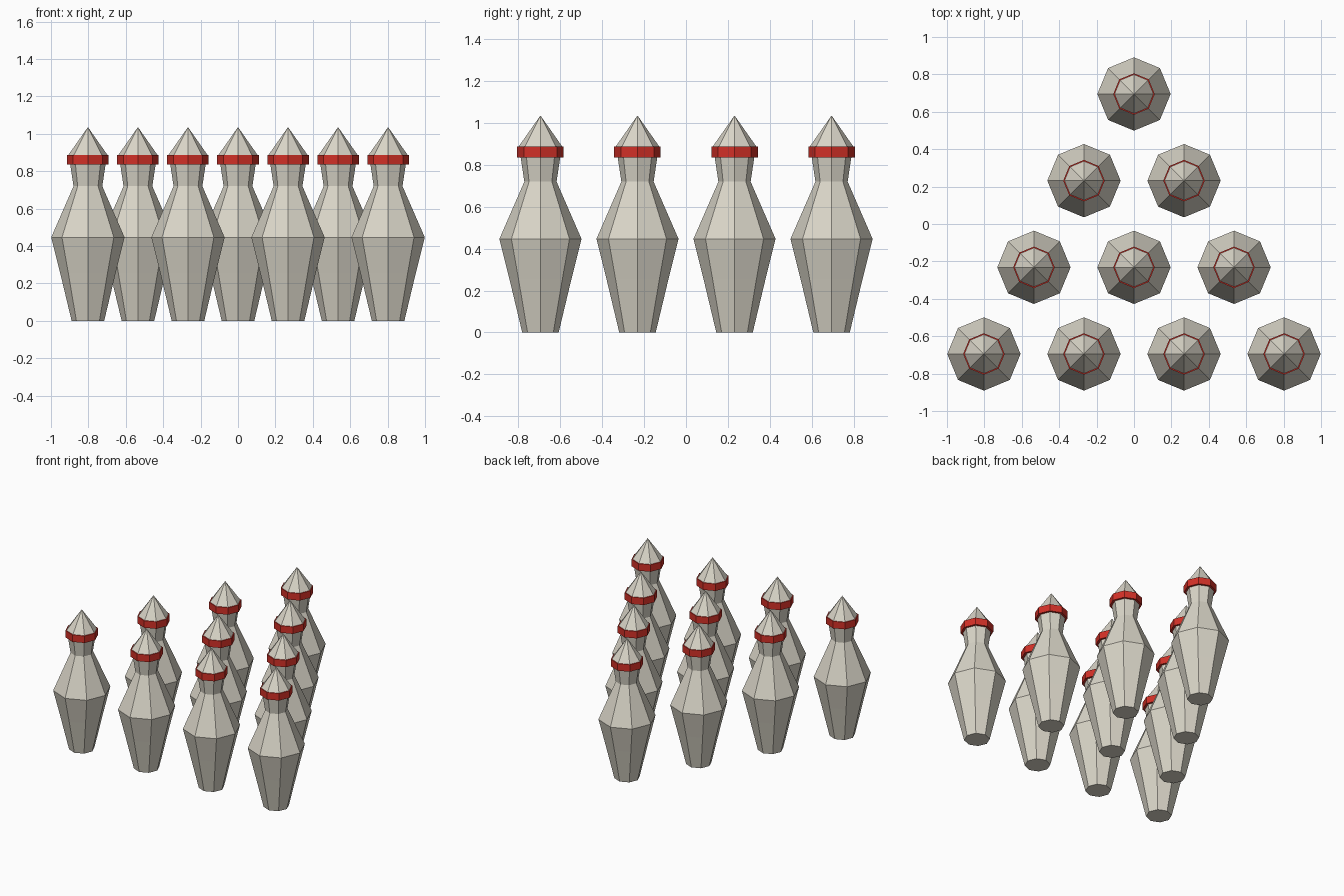
import bpy, bmesh, math

if "Cube" in bpy.data.objects:
    bpy.data.objects.remove(bpy.data.objects["Cube"])

SIDES = 8
SPACING, ROW_STEP = 0.535, 0.4633


def material(name, color):
    m = bpy.data.materials.new(name)
    m.diffuse_color = (*color, 1)
    m.use_nodes = True
    m.node_tree.nodes["Principled BSDF"].inputs["Base Color"].default_value = m.diffuse_color
    return m


def lathe(name, profile, mat, closed=False):
    """Revolve (radius, z) points into a flat-faced eight-sided mesh."""
    bm = bmesh.new()
    rings = []
    for r, z in profile:
        if r == 0:
            rings.append([bm.verts.new((0, 0, z))] * SIDES)
        else:
            rings.append([bm.verts.new((r * math.cos(math.tau * i / SIDES),
                                        r * math.sin(math.tau * i / SIDES), z))
                          for i in range(SIDES)])
    pairs = list(zip(rings, rings[1:]))
    if closed:
        pairs.append((rings[-1], rings[0]))
    else:
        bm.faces.new(rings[0][::-1])  # flat base
    for a, b in pairs:
        for i in range(SIDES):
            j = (i + 1) % SIDES
            bm.faces.new(dict.fromkeys([a[i], a[j], b[j], b[i]]))
    bmesh.ops.recalc_face_normals(bm, faces=bm.faces)
    mesh = bpy.data.meshes.new(name)
    bm.to_mesh(mesh)
    bm.free()
    mesh.materials.append(mat)
    return mesh


# Pin body: base, belly, neck, head and pointed tip
body = lathe("pin_body", [(0.087, 0), (0.148, 0.255), (0.196, 0.447), (0.077, 0.72),
                          (0.095, 0.84), (0.104, 0.888), (0, 1.036)],
             material("off white", (0.70, 0.67, 0.58)))
# Red band round the head
band = lathe("neck_band", [(0.09, 0.836), (0.111, 0.836), (0.111, 0.888), (0.09, 0.888)],
             material("red", (0.65, 0.03, 0.02)), closed=True)

# Triangle of ten pins, single pin at the back
for row in range(4):
    for k in range(row + 1):
        for mesh in (body, band):
            ob = bpy.data.objects.new(f"{mesh.name}_{row + 1}_{k + 1}", mesh)
            ob.location = ((k - row / 2) * SPACING, (1.5 - row) * ROW_STEP, 0)
            bpy.context.collection.objects.link(ob)
